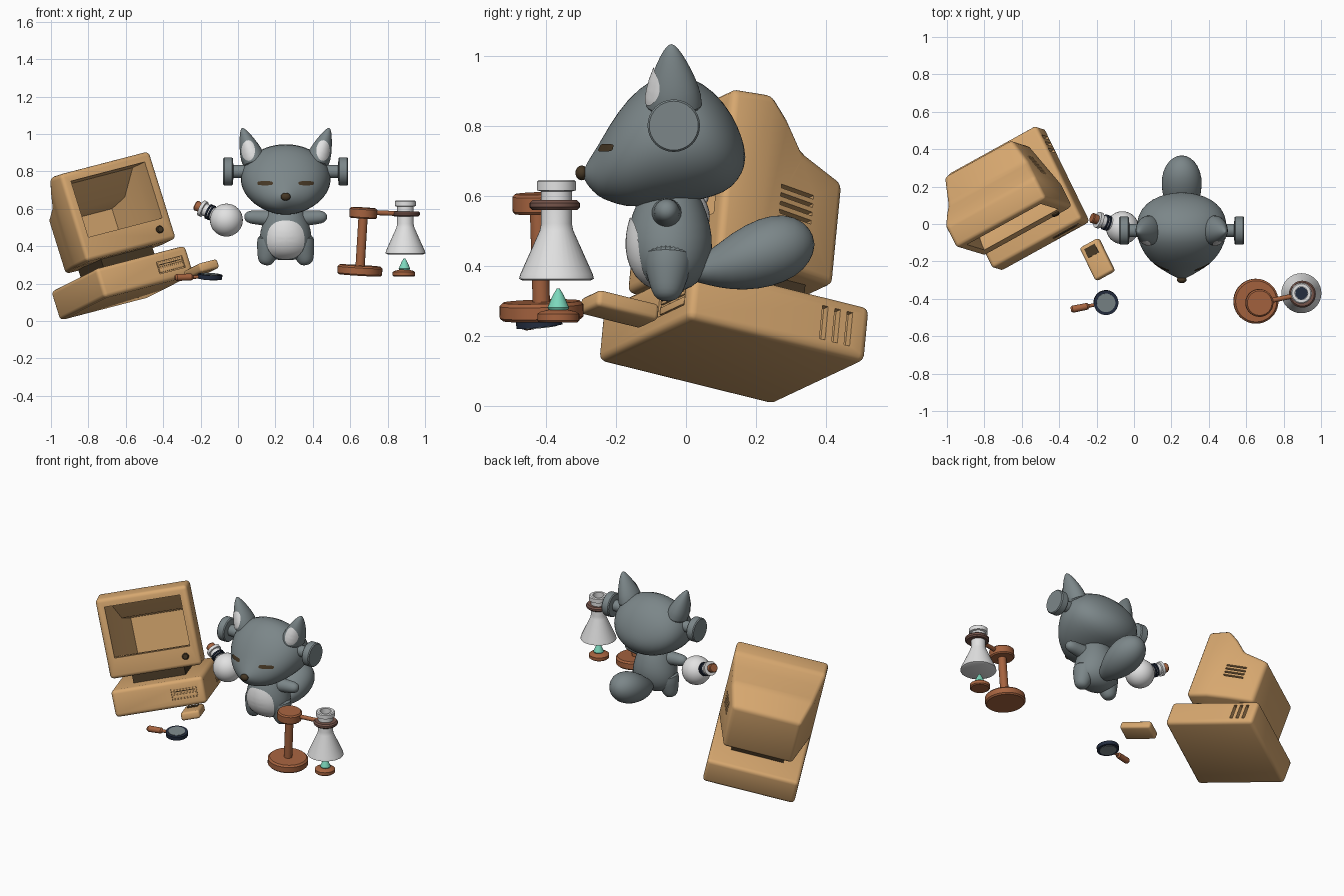
import bpy, bmesh
from math import cos, sin, pi, radians
from mathutils import Matrix, Vector
from mathutils.bvhtree import BVHTree

cube = bpy.data.objects.get("Cube")
if cube:
    bpy.data.objects.remove(cube, do_unlink=True)
made = []


def material(name, r, g, b):
    m = bpy.data.materials.new(name)
    m.use_nodes = True
    m.diffuse_color = (r, g, b, 1)
    node = next(n for n in m.node_tree.nodes if n.type == 'BSDF_PRINCIPLED')
    node.inputs["Base Color"].default_value = (r, g, b, 1)
    node.inputs["Roughness"].default_value = 0.7
    return m


beige = material("beige plastic", .68, .39, .16)
grey = material("grey fur", .2, .24, .25)
white = material("white", .76, .76, .76)
copper = material("copper brown", .38, .125, .05)
dark = material("dark brown", .06, .038, .018)
navy = material("navy", .017, .026, .05)
teal = material("teal flame", .2, .68, .5)
clamp = material("dull brown", .18, .09, .07)


def finish(name, bm, mat, M=Matrix(), bevel=0, subsurf=0, cutters=()):
    """Turn a bmesh into an object with its modifiers baked in."""
    bmesh.ops.recalc_face_normals(bm, faces=bm.faces)
    bm.transform(M)
    me = bpy.data.meshes.new(name)
    bm.to_mesh(me)
    bm.free()
    ob = bpy.data.objects.new(name, me)
    bpy.context.scene.collection.objects.link(ob)
    me.materials.append(mat)
    if bevel:
        b = ob.modifiers.new("bevel", 'BEVEL')
        b.width, b.segments, b.angle_limit = bevel, 3, radians(25)
    if subsurf:
        ob.modifiers.new("smooth", 'SUBSURF').levels = subsurf
    for c in cutters:
        c.hide_render = True
        cut = ob.modifiers.new("cut", 'BOOLEAN')
        cut.operation, cut.solver, cut.object = 'DIFFERENCE', 'EXACT', c
    bpy.context.view_layer.update()
    ob_eval = ob.evaluated_get(bpy.context.evaluated_depsgraph_get())
    baked = bpy.data.meshes.new_from_object(ob_eval)
    ob.modifiers.clear()
    ob.data = baked
    for c in cutters:
        made.remove(c)
        bpy.data.objects.remove(c, do_unlink=True)
    made.append(ob)
    return ob


def skin(rings):
    """Join rings of points into a closed surface."""
    bm = bmesh.new()
    vs = [[bm.verts.new(p) for p in r] for r in rings]
    n = len(vs[0])
    for a, b in zip(vs, vs[1:]):
        for i in range(n):
            bm.faces.new((a[i], a[(i + 1) % n], b[(i + 1) % n], b[i]))
    bm.faces.new(vs[0])
    bm.faces.new(vs[-1])
    return bm


def box(name, lo, hi, mat, M=Matrix(), **kw):
    rings = [[(lo[0], lo[1], z), (hi[0], lo[1], z), (hi[0], hi[1], z), (lo[0], hi[1], z)]
             for z in (lo[2], hi[2])]
    return finish(name, skin(rings), mat, M, **kw)


def lathe(name, prof, mat, loc=(0, 0, 0), axis=(0, 0, 1), n=32, flat=1, **kw):
    M = Matrix.Translation(loc) @ Vector(axis).to_track_quat('Z', 'Y').to_matrix().to_4x4()
    rings = [[(max(r, .0005) * cos(2 * pi * i / n), flat * max(r, .0005) * sin(2 * pi * i / n), z)
              for i in range(n)] for r, z in prof]
    return finish(name, skin(rings), mat, M, **kw)


def ball(name, loc, size, mat):
    bm = bmesh.new()
    bmesh.ops.create_uvsphere(bm, u_segments=32, v_segments=16, radius=1)
    return finish(name, bm, mat, Matrix.Translation(loc) @ Matrix.Diagonal((*size, 1)))


def loft(name, rows, mat, along, n=28):
    """Elliptic sections: position, centre offset, half width, half height."""
    rings = []
    for t, off, rx, rr in rows:
        pts = []
        for i in range(n):
            c, s = cos(2 * pi * i / n), sin(2 * pi * i / n)
            pts.append((FX + rx * c, t, off + rr * s) if along == 'y' else (FX + rx * c, off + rr * s, t))
        rings.append(pts)
    return finish(name, skin(rings), mat, subsurf=1)


def decal(name, target, x, z, rx, rz, mat, power=2.0):
    """Thin patch lying on the front of a target."""
    tree = BVHTree.FromObject(target, bpy.context.evaluated_depsgraph_get())
    bm = bmesh.new()
    rings = []
    for k in range(9):
        ring = []
        for i in range(32):
            c, s = cos(2 * pi * i / 32), sin(2 * pi * i / 32)
            f = max(k, .05) / 8 / (abs(c) ** power + abs(s) ** power) ** (1 / power)
            px, pz = x + rx * f * c, z + rz * f * s
            hit = tree.ray_cast(Vector((px, -2, pz)), Vector((0, 1, 0)))[0]
            y = hit.y - .005 if hit else 0
            ring.append(bm.verts.new((px, y, pz)))
        rings.append(ring)
    for a, b in zip(rings, rings[1:]):
        for i in range(32):
            bm.faces.new((a[i], a[(i + 1) % 32], b[(i + 1) % 32], b[i]))
    bm.faces.new(rings[0])
    return finish(name, bm, mat)


# Tilted frame shared by the computer parts: x across, y back, z up
ax = Vector((.854, .4715, .222)).normalized()
az = Vector((-.297, .0907, .951)).normalized()
ay = az.cross(ax)
PC = Matrix((ax, ay, az)).transposed().to_4x4()
PC.translation = (-.71, -.255, .125)

# Computer case with side vents and a disk drive
vents = [box("vent_cutter", (.535, v, .035), (.6, v + .018, .135), beige, PC) for v in (.42, .46, .5)]
vents.append(box("drive_cutter", (.36, -.02, .05), (.52, .008, .115), beige, PC))
box("computer_case", (0, 0, 0), (.562, .575, .165), beige, PC, bevel=.022, cutters=vents)
for w in (.056, .086):
    box("drive_plate", (.366, .002, w), (.514, .012, w + .022), beige, PC, bevel=.002)
box("drive_slot", (.375, -.002, .095), (.505, .003, .1), dark, PC)


# Monitor shell: rectangular sections of depth, bottom, top, side inset
def sections(rows):
    return skin([[(i, v, a), (.562 - i, v, a), (.562 - i, v, b), (i, v, b)] for v, a, b, i in rows])


screen = finish("screen_cutter", sections([
    (.03, .345, .66, .05), (.1, .345, .66, .05), (.2, .33, .66, .06),
    (.33, .3, .53, .09), (.45, .28, .5, .12)]), beige, PC)
slits = [box("slit_cutter", (.49, .26, w), (.6, .38, w + .011), beige, PC)
         for w in (.38, .405, .43, .455)]
finish("monitor_shell", sections([
    (.07, .22, .71, 0), (.2, .22, .72, 0), (.26, .222, .665, .014),
    (.325, .225, .585, .03), (.485, .225, .535, .07)]), beige, PC,
    bevel=.022, cutters=[screen] + slits)
box("monitor_neck", (.12, .14, .16), (.44, .42, .23), dark, PC)
lathe("monitor_button", [(.02, -.01), (.02, .008), (.015, .013)], dark,
      PC @ Vector((.475, .07, .288)), -ay)

# Mouse beside the computer
MM = PC.copy()
MM.translation = (-.195, -.19, .275)
box("mouse_body", (-.058, -.1, -.024), (.058, .1, .026), beige, MM, bevel=.014)
box("mouse_button", (-.035, .025, .02), (.03, .078, .029), dark, MM)

# Magnifying glass
tilt = (.05, -.1, 1)
lathe("magnifier_rim", [(.052, -.012), (.066, -.012), (.066, .012), (.052, .012)], navy, (-.15, -.42, .238), tilt)
lathe("magnifier_lens", [(.05, -.015), (.05, .015)], grey, (-.15, -.42, .238), tilt)
lathe("magnifier_handle", [(.009, 0), (.01, .03), (.018, .04), (.019, .12), (.012, .13)], copper,
      (-.21, -.432, .236), (-1, -.2, -.02), n=16)

# Round flask with cork
fd = Vector((-.155, .05, .075)).normalized()
fc = Vector((-.062, -.02, .54))
ball("round_flask", fc, (.088, .088, .088), white)
lathe("flask_neck", [(.045, .06), (.034, .085), (.034, .135), (.044, .137), (.044, .155), (.03, .156)], white, fc, fd)
lathe("flask_cork", [(.024, .15), (.028, .185), (.024, .19)], copper, fc, fd)
for t in (.092, .108):
    lathe("neck_cord", [(.03, t - .005), (.042, t - .004), (.042, t + .004), (.03, t + .005)], navy, fc, fd)

# Animal head, body and tail
FX = .255
head = loft("head", [
    (-.295, .662, .004, .004), (-.285, .662, .035, .03), (-.25, .67, .095, .075),
    (-.22, .692, .145, .108), (-.17, .72, .195, .155), (-.1, .753, .232, .183),
    (-.03, .765, .246, .19), (.05, .757, .236, .168), (.11, .737, .192, .13),
    (.15, .72, .125, .078), (.17, .71, .03, .02)], grey, 'y')
body = loft("body", [
    (.325, -.045, .03, .02), (.335, -.045, .085, .06), (.37, -.045, .128, .1),
    (.42, -.047, .142, .12), (.48, -.047, .138, .125), (.55, -.047, .115, .108),
    (.61, -.045, .09, .08), (.65, -.045, .06, .05)], grey, 'z')
loft("tail", [
    (.0, .385, .03, .025), (.06, .39, .06, .045), (.13, .412, .098, .083),
    (.21, .435, .111, .103), (.28, .45, .103, .1), (.34, .457, .07, .07),
    (.368, .46, .02, .02)], grey, 'y')
decal("belly", body, FX, .435, .1, .103, white, 2.4)
ball("nose", (FX, -.298, .665), (.026, .018, .021), dark)

for side, s in (("left", 1), ("right", -1)):
    x = FX + s * .18
    ear = lathe(side + "_ear", [(.085, -.06), (.08, 0), (.066, .05), (.042, .105), (.022, .14), (.008, .155), (0, .157)],
                grey, (x, -.035, .885), (s * .36, -.05, 1), flat=.8, subsurf=1)
    decal(side + "_inner_ear", ear, FX + s * .2, .912, .036, .055, white)
    decal(side + "_eye", head, FX + s * .11, .737, .041, .011, dark, 4)
    # Round knob on the side of the head
    lathe(side + "_knob", [(.035, -.06), (.035, .03), (.07, .032), (.075, .038), (.075, .078), (.07, .084)],
          grey, (FX + s * .25, -.035, .8), (s, 0, 0))
    # Arm and leg
    lathe(side + "_arm", [(.05, 0), (.044, .06), (.038, .12), (.036, .165), (.024, .19), (.006, .197)],
          grey, (FX + s * .025, -.055, .545), (s, 0, .07), subsurf=1)
    lathe(side + "_leg", [(.075, 0), (.07, .05), (.055, .1), (.044, .135), (.03, .155), (.006, .16)],
          grey, (FX + s * .075, -.05, .455), (s * .24, -.03, -1), subsurf=1)

# Laboratory stand
up = Vector((.06, -.03, 1)).normalized()
foot = Vector((.65, -.412, .245))
lathe("stand_base", [(.112, 0), (.12, .008), (.12, .042), (.11, .052)], copper, foot, up, n=40)
lathe("stand_post", [(.025, .04), (.025, .32)], copper, foot, up, n=20)
lathe("stand_cap", [(.068, .305), (.074, .312), (.074, .354), (.066, .362)], copper, foot, up)
start, ring = foot + up * .338, Vector((.9, -.375, .573))
lathe("stand_arm", [(.013, .03), (.013, .2)], copper, start, ring - start, n=16)
lathe("clamp_ring", [(.04, -.014), (.064, -.014), (.072, -.006), (.072, .006), (.064, .014), (.04, .014)],
      clamp, ring, (0, 0, 1))

# Conical flask and burner
lathe("conical_flask", [
    (.095, .357), (.107, .362), (.104, .375), (.048, .5), (.044, .52), (.044, .612), (.056, .615),
    (.056, .64), (.05, .645), (.034, .645), (.034, .6)], white, (.895, -.37, 0))
lathe("flask_opening", [(.033, .602), (.033, .606)], navy, (.895, -.37, 0))
lathe("burner_base", [(.053, .237), (.06, .243), (.06, .262), (.052, .268), (.025, .275)], copper, (.887, -.365, 0))
lathe("burner_flame", [(.024, .268), (.031, .28), (.016, .315), (.004, .335)], teal, (.89, -.365, 0), n=20)

# Smooth shading with sharp edges kept
bpy.ops.object.select_all(action='DESELECT')
for ob in made:
    ob.select_set(True)
bpy.context.view_layer.objects.active = made[0]
bpy.ops.object.shade_smooth_by_angle(angle=radians(35))
